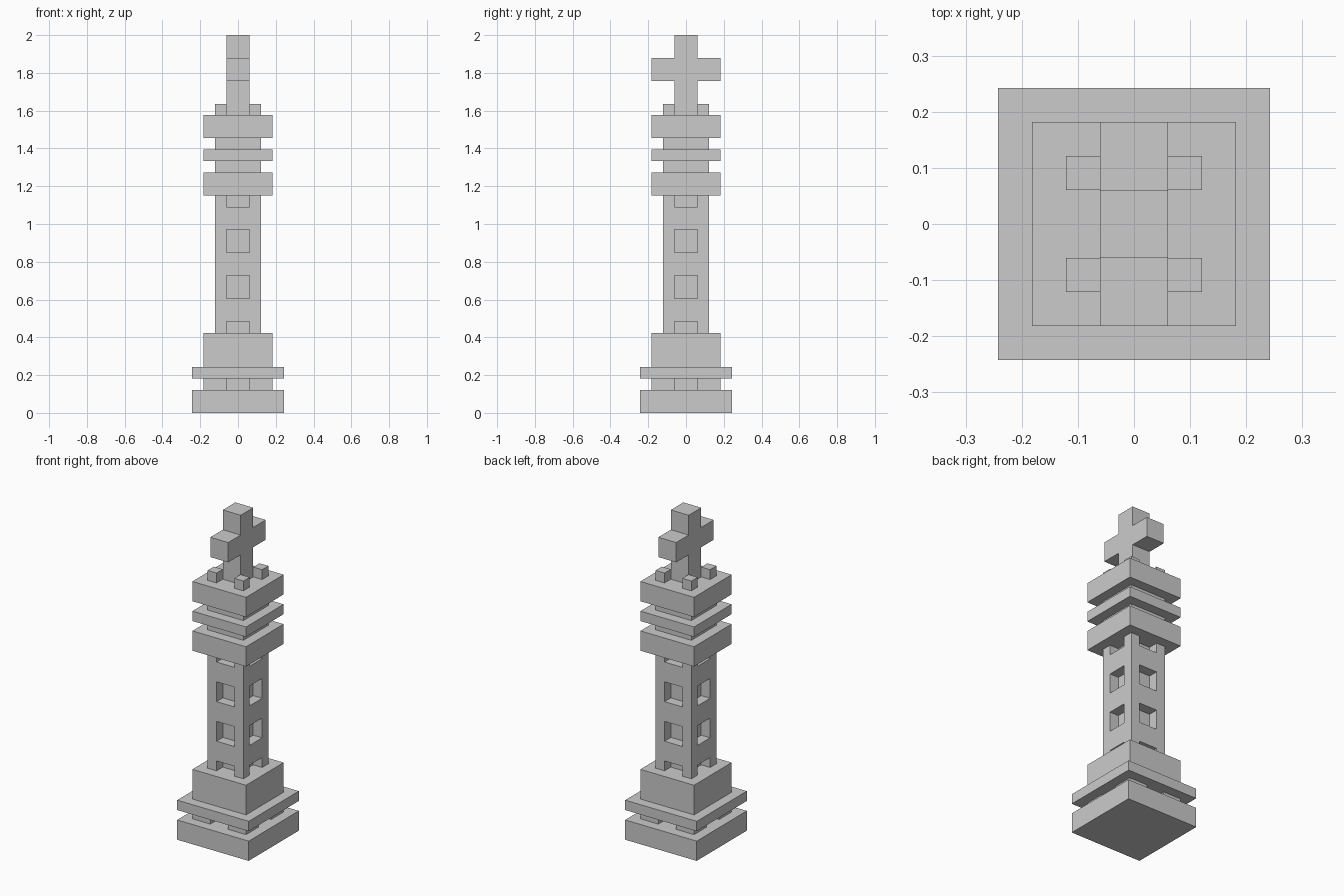
import bpy, bmesh
from mathutils import Vector

if "Cube" in bpy.data.objects:
    bpy.data.objects.remove(bpy.data.objects["Cube"])

U = 2 / 33  # one block of the model's grid


def finish(bm, name):
    mesh = bpy.data.meshes.new(name)
    bm.to_mesh(mesh)
    bm.free()
    obj = bpy.data.objects.new(name, mesh)
    bpy.context.collection.objects.link(obj)
    return obj


def square_ring(bm, h, z):
    """Square loop with two extra points per side marking the centre column."""
    pts = []
    for dx, dy in ((1, 0), (0, 1), (-1, 0), (0, -1)):
        for t in (-h, -1, 1):
            pts.append(bm.verts.new(Vector((t * dx + h * dy, t * dy - h * dx, z)) * U))
    return pts


def stepped(name, profile, recesses=(), cap_bottom=False, cap_top=False):
    """Sweep a (half width, height) profile round a square; sink the
    centre panel of the listed rows by one block."""
    bm = bmesh.new()
    rings = [square_ring(bm, h, z) for h, z in profile]
    panels = []
    for row, (a, b) in enumerate(zip(rings, rings[1:])):
        for i in range(12):
            j = (i + 1) % 12
            f = bm.faces.new((a[i], a[j], b[j], b[i]))
            if row in recesses and i % 3 == 1:
                panels.append(f)
    if cap_bottom:
        bm.faces.new(rings[0][::-1])
    if cap_top:
        bm.faces.new(rings[-1])
    bm.normal_update()
    if panels:
        for f in bmesh.ops.extrude_discrete_faces(bm, faces=panels)["faces"]:
            f.normal_update()
            bmesh.ops.translate(bm, verts=f.verts[:], vec=f.normal * -U)
    return finish(bm, name)


def prism(name, outline, x0, x1):
    """Extrude a (y, z) outline along x."""
    bm = bmesh.new()
    f = bm.faces.new([bm.verts.new(Vector((x0, y, z)) * U) for y, z in outline])
    ext = bmesh.ops.extrude_face_region(bm, geom=[f], use_keep_orig=True)["geom"]
    moved = [v for v in ext if isinstance(v, bmesh.types.BMVert)]
    bmesh.ops.translate(bm, verts=moved, vec=((x1 - x0) * U, 0, 0))
    bmesh.ops.recalc_face_normals(bm, faces=bm.faces[:])
    return finish(bm, name)


# Stepped base with a notched gap under its upper slab
stepped("base", [(4, 0), (4, 2), (3, 2), (3, 3), (4, 3), (4, 4), (3, 4), (3, 7), (2, 7)],
        recesses=(2,), cap_bottom=True)

# Shaft with window recesses on every side
stepped("shaft", [(2, z) for z in (7, 8, 10, 12, 14, 16, 18, 19)], recesses=(0, 2, 4, 6))

# Stacked slabs at the head
stepped("capital", [(2, 19), (3, 19), (3, 21), (2, 21), (2, 22), (3, 22),
                    (3, 23), (2, 23), (2, 24), (3, 24), (3, 26)], cap_top=True)

# Corner studs on the top slab
for x in (-2, 1):
    for y in (-2, 1):
        prism("corner_stud", [(y, 26), (y + 1, 26), (y + 1, 27), (y, 27)], x, x + 1)

# Cross finial, arms along y
half = [(1, 26), (1, 29), (3, 29), (3, 31), (1, 31), (1, 33)]
prism("cross", half + [(-y, z) for y, z in reversed(half)], -1, 1)
